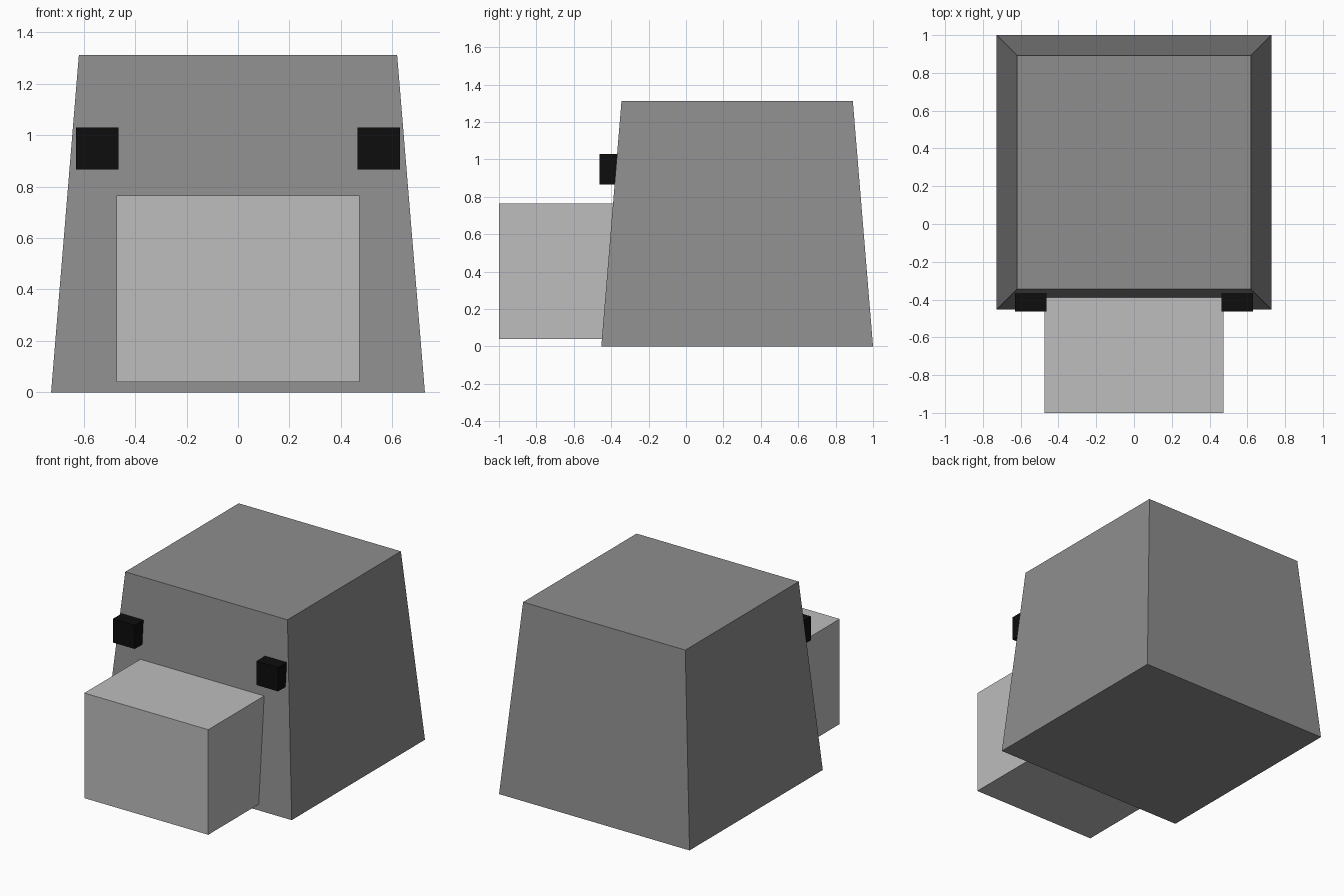
import bpy
import bmesh
from mathutils import Vector

cube = bpy.data.objects.get("Cube")
if cube:
    bpy.data.objects.remove(cube, do_unlink=True)


def material(name, value):
    mat = bpy.data.materials.new(name)
    color = (value, value, value, 1)
    mat.diffuse_color = color
    mat.use_nodes = True
    mat.node_tree.nodes["Principled BSDF"].inputs["Base Color"].default_value = color
    return mat


def box(name, low, high, mat, top_inset=0):
    """Flat-faced box between two corners, narrowed at the top by top_inset."""
    low, high = Vector(low), Vector(high)
    center, size = (low + high) / 2, high - low
    bm = bmesh.new()
    bmesh.ops.create_cube(bm, size=1)
    for v in bm.verts:
        inset = top_inset if v.co.z > 0 else 0
        v.co.x *= size.x - 2 * inset
        v.co.y *= size.y - 2 * inset
        v.co.z *= size.z
    mesh = bpy.data.meshes.new(name)
    bm.to_mesh(mesh)
    bm.free()
    mesh.materials.append(mat)
    obj = bpy.data.objects.new(name, mesh)
    obj.location = center
    bpy.context.collection.objects.link(obj)
    return obj


body_grey = material("body grey", 0.27)
muzzle_grey = material("light muzzle grey", 0.51)
eye_black = material("eye black", 0.004)

# Tapered head block
box("head", (-0.727, -0.453, 0), (0.727, 1.0, 1.312), body_grey, top_inset=0.108)

# Muzzle, running back into the head
box("muzzle", (-0.473, -1.0, 0.04), (0.473, -0.27, 0.765), muzzle_grey)

# Eyes, one on each side
for side, x in (("left", 0.547), ("right", -0.547)):
    half = 0.083
    box(side + "_eye", (x - half, -0.463, 0.866), (x + half, -0.297, 1.03), eye_black)
